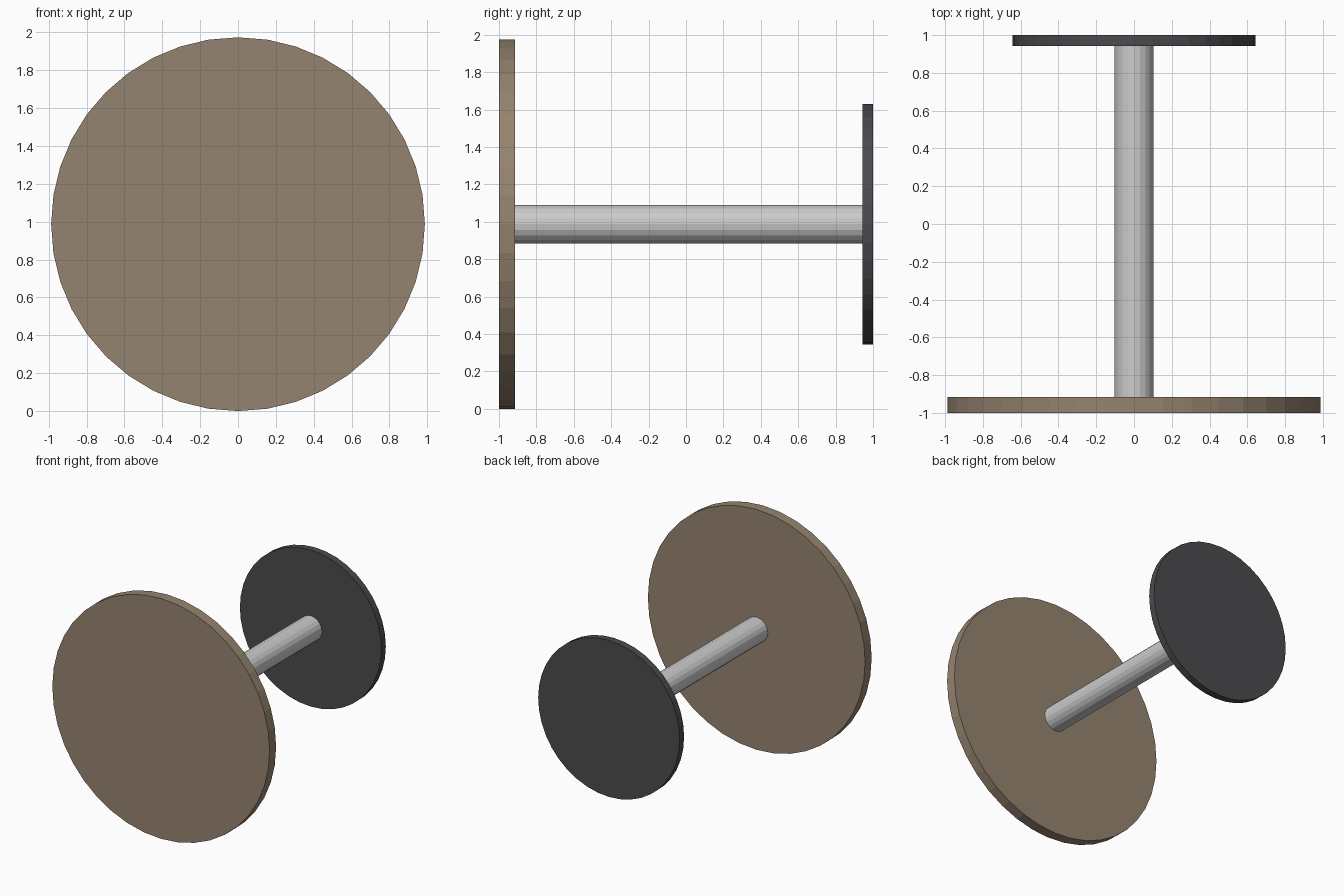
import bpy
from math import pi

if "Cube" in bpy.data.objects:
    bpy.data.objects.remove(bpy.data.objects["Cube"])

R = 0.987  # large disc radius, also the axle height


def material(name, color):
    m = bpy.data.materials.new(name)
    m.diffuse_color = (*color, 1)
    m.use_nodes = True
    m.node_tree.nodes["Principled BSDF"].inputs["Base Color"].default_value = m.diffuse_color
    return m


def disc(name, radius, y0, y1, sides, mat=None):
    """Flat-faced cylinder along y between y0 and y1."""
    bpy.ops.mesh.primitive_cylinder_add(
        vertices=sides, radius=radius, depth=y1 - y0,
        location=(0, (y0 + y1) / 2, R), rotation=(pi / 2, 0, 0))
    ob = bpy.context.object
    ob.name = name
    if mat:
        ob.data.materials.append(mat)
    return ob


brown = material("brown", (0.30, 0.23, 0.16))
dark = material("dark_grey", (0.07, 0.07, 0.075))

# Large front disc, thin axle, small back disc
disc("front_disc", R, -1.0, -0.915, 40, brown)
disc("axle", 0.103, -0.915, 0.943, 20)
disc("back_disc", 0.643, 0.943, 1.0, 40, dark)
